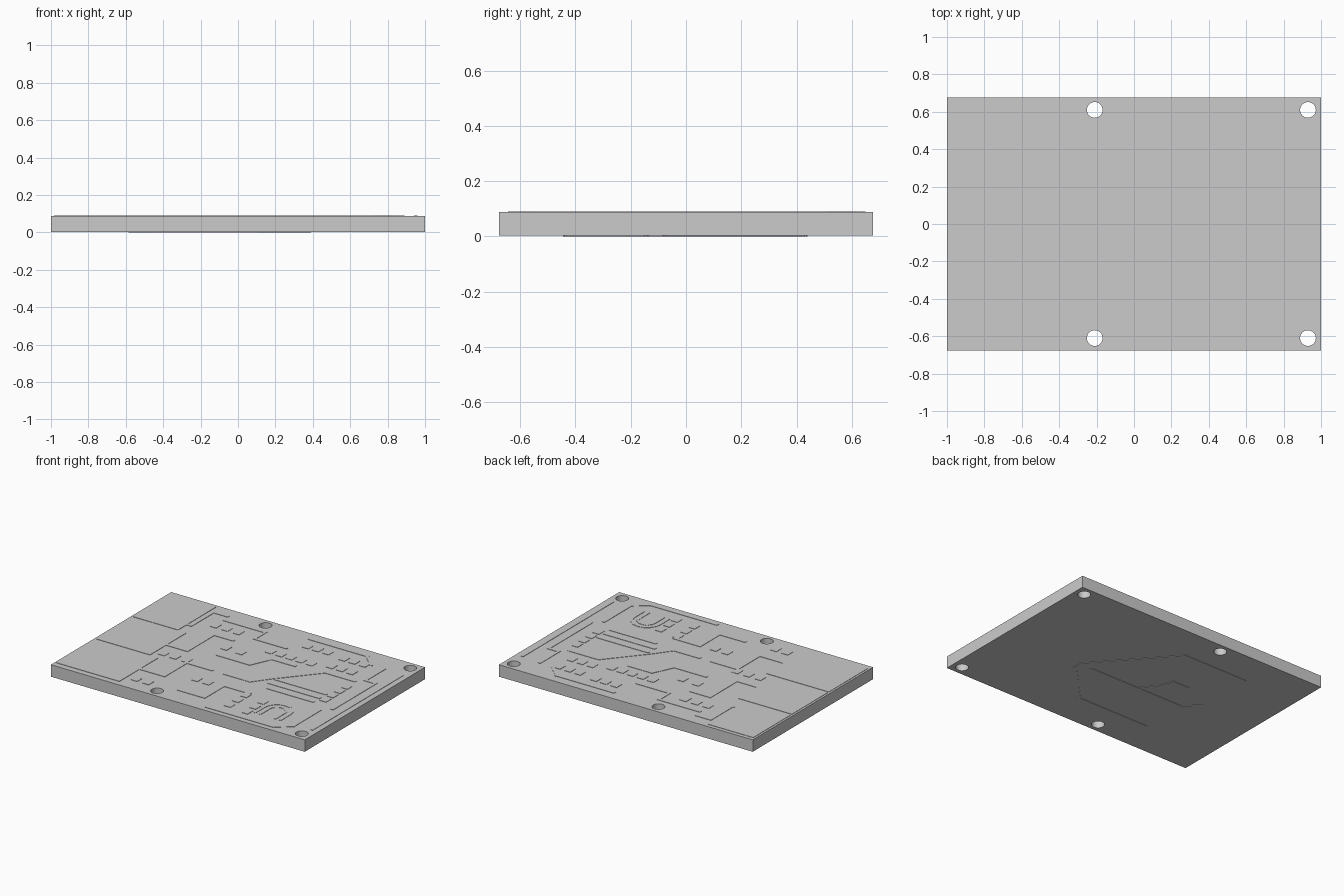
import bpy, bmesh, math
from mathutils import Matrix, Vector

if "Cube" in bpy.data.objects:
    bpy.data.objects.remove(bpy.data.objects["Cube"])

BOT, TOP, COPPER = 0.003, 0.088, 0.0025


def finish(bm, name):
    mesh = bpy.data.meshes.new(name)
    bm.to_mesh(mesh)
    bm.free()
    ob = bpy.data.objects.new(name, mesh)
    bpy.context.collection.objects.link(ob)
    return ob


def box(bm, x0, x1, y0, y1, z0, z1):
    m = Matrix.Translation(((x0 + x1) / 2, (y0 + y1) / 2, (z0 + z1) / 2))
    bmesh.ops.create_cube(bm, size=1, matrix=m @ Matrix.Diagonal((x1 - x0, y1 - y0, z1 - z0, 1)))


def track(bm, pts, z0, z1, w=0.02):
    # one thin bar per segment, overlapping at the bends
    for a, b in zip(pts, pts[1:]):
        a, b = Vector(a), Vector(b)
        d = b - a
        m = (Matrix.Translation(((a.x + b.x) / 2, (a.y + b.y) / 2, (z0 + z1) / 2))
             @ Matrix.Rotation(math.atan2(d.y, d.x), 4, 'Z')
             @ Matrix.Diagonal((d.length + w, w, z1 - z0, 1)))
        bmesh.ops.create_cube(bm, size=1, matrix=m)


# board with four mounting holes
bm = bmesh.new()
box(bm, -1, 1, -0.677, 0.677, BOT, TOP)
board = finish(bm, "board")
bm = bmesh.new()
for x in (-0.21, 0.93):
    for y in (-0.61, 0.61):
        bmesh.ops.create_cone(bm, cap_ends=True, segments=32, radius1=0.042, radius2=0.042,
                              depth=0.3, matrix=Matrix.Translation((x, y, 0.05)))
cutter = finish(bm, "hole_cutter")
mod = board.modifiers.new("holes", 'BOOLEAN')
mod.object, mod.operation, mod.solver = cutter, 'DIFFERENCE', 'EXACT'
bpy.context.view_layer.objects.active = board
board.select_set(True)
bpy.ops.object.modifier_apply(modifier="holes")
bpy.data.objects.remove(cutter)
bpy.ops.object.shade_smooth_by_angle(angle=math.radians(30))

# three large contact areas at the left edge
Z0, Z1 = TOP - 0.001, TOP + COPPER
bm = bmesh.new()
for x1, y0, y1 in ((-0.49, -0.635, -0.2), (-0.56, -0.19, 0.215), (-0.63, 0.225, 0.65)):
    box(bm, -0.985, x1, y0, y1, Z0, Z1)
finish(bm, "edge_contacts")

# top tracks
top_paths = [
    [(-0.64, 0.33), (-0.6, 0.33), (-0.6, 0.58), (-0.49, 0.58)],
    [(-0.47, 0.52), (-0.15, 0.52), (-0.15, 0.4), (0.1, 0.4)],
    [(-0.56, 0.0), (-0.4, 0.0), (-0.4, 0.3), (-0.25, 0.3)],
    [(-0.49, -0.4), (-0.3, -0.4), (-0.3, -0.15), (-0.1, -0.15)],
    [(-0.2, 0.06), (0.05, 0.06), (0.12, 0.21), (0.3, 0.21)],
    [(-0.1, -0.52), (0.1, -0.52), (0.1, -0.3), (0.3, -0.3)],
    [(0.0, -0.15), (0.2, -0.15), (0.29, -0.03), (0.52, 0.24), (0.75, 0.24)],
    [(0.32, -0.03), (0.71, -0.03)],
    [(0.32, -0.1), (0.71, -0.1)],
    [(0.36, -0.17), (0.71, -0.17)],
    [(0.88, -0.19), (0.88, 0.29), (0.8, 0.29), (0.8, 0.5)],
    [(0.95, -0.52), (0.95, 0.1), (0.95, 0.48)],
    [(0.2, -0.63), (0.72, -0.63), (0.82, -0.55), (0.82, -0.25)],
    [(0.15, 0.6), (0.6, 0.6), (0.7, 0.5)],
]
bm = bmesh.new()
for p in top_paths:
    track(bm, p, Z0, Z1)
# nested curved tracks
for r in (0.06, 0.1):
    arc = [(0.6 + r * math.cos(t * math.pi / 8), -0.42 + r * math.sin(t * math.pi / 8)) for t in range(9)]
    track(bm, [(0.6 + r, -0.52)] + arc + [(0.6 - r, -0.52)], Z0, Z1, 0.014)
finish(bm, "top_tracks")

# rows of solder pads: x, y, count, step x, step y
bm = bmesh.new()
for x, y, n, sx, sy in ((-0.47, 0.42, 3, 0.09, 0), (-0.5, -0.12, 3, 0.09, 0), (-0.22, 0.18, 2, 0.12, 0),
                        (-0.42, -0.54, 2, 0.09, 0), (-0.1, -0.32, 2, 0.09, 0), (0.05, 0.3, 5, 0.08, 0),
                        (0.3, -0.52, 3, 0, 0.09), (0.45, -0.54, 3, 0, 0.09), (0.76, -0.1, 4, 0, 0.08),
                        (0.5, 0.34, 3, 0.08, 0), (0.5, 0.48, 3, 0.08, 0), (0.2, 0.5, 3, 0.08, 0)):
    for i in range(n):
        px, py = x + i * sx, y + i * sy
        box(bm, px - 0.025, px + 0.025, py - 0.03, py + 0.03, Z0, Z1)
finish(bm, "solder_pads")

# underside tracks
bm = bmesh.new()
for p in ([(0.275, -0.09), (-0.47, -0.09), (-0.57, 0.01)],
          [(-0.57, 0.425), (-0.07, 0.425), (0.33, -0.03), (0.375, -0.08), (0.375, -0.14),
           (0.1, -0.43), (-0.45, -0.43)],
          [(-0.12, -0.07), (-0.2, 0.03), (-0.23, 0.12), (-0.35, 0.12)]):
    track(bm, p, 0, BOT + 0.001)
finish(bm, "underside_tracks")
